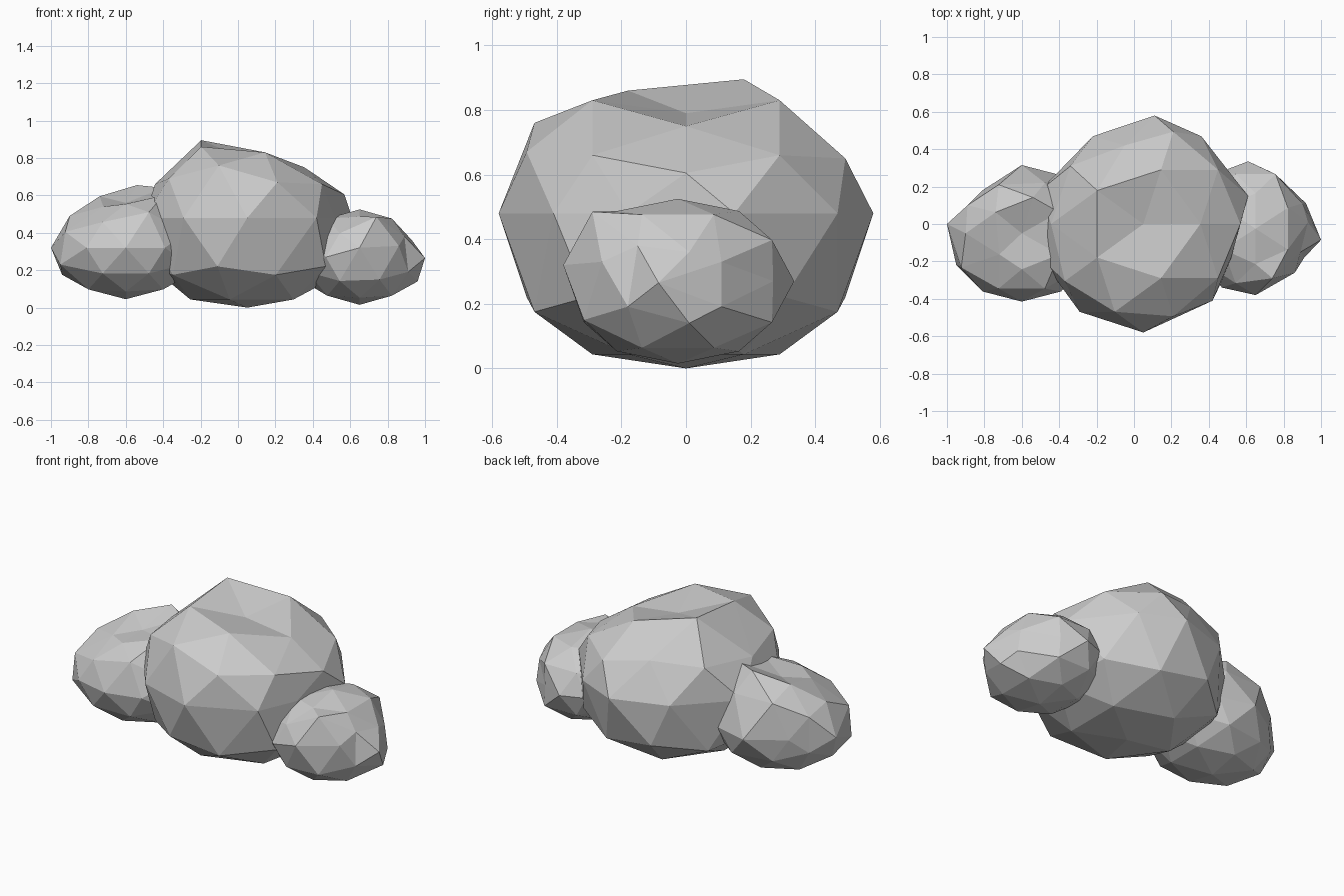
import bpy, bmesh, math
from mathutils import Vector, Matrix


def rock(name, centre, radii, tilt=0.0, floor=-1.0, moves=()):
    """Faceted boulder: tilted icosphere, squashed underside, chipped corners."""
    bm = bmesh.new()
    bmesh.ops.create_icosphere(bm, subdivisions=2, radius=1,
                               matrix=Matrix.Rotation(tilt, 4, 'Y'))
    bm.verts.ensure_lookup_table()
    unit = [v.co.copy() for v in bm.verts]
    for v in bm.verts:
        v.co = Vector([c + a * r for c, a, r in zip(centre, v.co, radii)])
        if v.co.z < floor:
            v.co.z = floor + (v.co.z - floor) * 0.45
    # Chips: the vertex nearest a direction goes to a new place
    for direction, target in moves:
        d = Vector(direction)
        i = min(range(len(unit)), key=lambda k: (unit[k] - d).length)
        for axis, value in zip("xyz", target):
            if value is not None:
                setattr(bm.verts[i].co, axis, value)
    me = bpy.data.meshes.new(name)
    bm.to_mesh(me)
    bm.free()
    ob = bpy.data.objects.new(name, me)
    bpy.context.collection.objects.link(ob)
    return ob


N = None


def z(value):
    return (N, N, value)


# Large middle boulder with a dished, sloping top
rock("middle_boulder", (0.05, 0, 0.48), (0.58, 0.58, 0.58), floor=0.09, moves=[
    ((0, 0, -1), z(0)),
    ((0, 0, 1), z(0.79)),
    ((-.425, .309, .851), z(0.895)),
    ((-.425, -.309, .851), z(0.86)),
    ((.162, .5, .851), z(0.83)),
    ((.162, -.5, .851), z(0.83)),
    ((.526, 0, .851), z(0.75)),
    ((-.262, -.809, .526), z(0.76)),
    ((-.262, .809, .526), (-0.05, 0.42, 0.69)),
    ((.688, .5, .526), z(0.66)),
    ((.688, -.5, .526), z(0.66)),
    ((-.851, 0, .526), z(0.66)),
    ((.894, 0, .447), z(0.605)),
    ((.276, .851, .447), z(0.65)),
    ((.276, -.851, .447), z(0.67)),
    ((-.724, .526, .447), (-0.34, 0.31, 0.68)),
    ((-.724, -.526, .447), z(0.69)),
    ((0, 1, 0), (0.11, N, N)),
    ((-.588, .809, 0), (-0.22, N, N)),
    ((.588, .809, 0), (0.36, N, N)),
    ((.588, -.809, 0), (0.42, -0.41, N)),
    ((.951, -.309, 0), (0.52, N, N)),
    ((.951, .309, 0), (0.61, 0.15, N)),
])

# The small boulders have an edge midpoint on each axis
TILT = math.radians(58.28)

# Left boulder, high at the back and chipped on top
rock("left_boulder", (-0.60, -0.05, 0.32), (0.40, 0.365, 0.275), TILT, moves=[
    ((-1, 0, 0), (-1.0, 0.0, N)),
    ((0, 0, 1), z(0.56)),
    ((0, .526, .851), (-0.54, N, 0.655)),
    ((.5, .309, .809), z(0.64)),
    ((-.5, .309, .809), (-0.74, N, 0.595)),
    ((-.309, .809, .5), (N, 0.21, 0.53)),
    ((-.309, .809, -.5), (N, 0.21, N)),
    ((.309, .809, .5), (N, 0.22, 0.53)),
    ((-.851, 0, .526), (-0.90, N, 0.49)),
    ((.5, -.309, .809), z(0.60)),
    ((-.5, -.309, .809), (-0.72, N, 0.54)),
    ((.309, -.809, .5), z(0.51)),
    ((-.526, .851, 0), (-0.81, 0.18, N)),
    ((-.809, .5, .309), (-0.89, 0.10, 0.45)),
    ((-.809, .5, -.309), (-0.89, 0.10, N)),
    ((-.809, -.5, -.309), (-0.95, -0.22, 0.23)),
])

# Right boulder, chipped on its outer corners
rock("right_boulder", (0.65, -0.025, 0.27), (0.345, 0.36, 0.255), TILT, moves=[
    ((1, 0, 0), (1.0, -0.085, 0.265)),
    ((.851, 0, .526), (0.93, 0.01, 0.36)),
    ((.851, 0, -.526), (0.96, 0.01, 0.14)),
    ((.809, .5, .309), (0.90, 0.11, 0.33)),
    ((.809, .5, -.309), (0.92, 0.11, N)),
    ((.526, .851, 0), (0.75, 0.27, N)),
    ((.526, -.851, 0), (0.86, -0.26, 0.33)),
    ((.809, -.5, .309), (0.89, -0.15, 0.38)),
    ((.809, -.5, -.309), (0.91, -0.18, N)),
    ((0, 1, 0), (0.61, N, N)),
    ((.309, -.809, .5), (0.74, -0.29, 0.485)),
    ((0, -1, 0), (0.65, -0.38, 0.32)),
    ((-.526, -.851, 0), (0.47, -0.34, N)),
    ((.309, -.809, -.5), z(0.15)),
])
